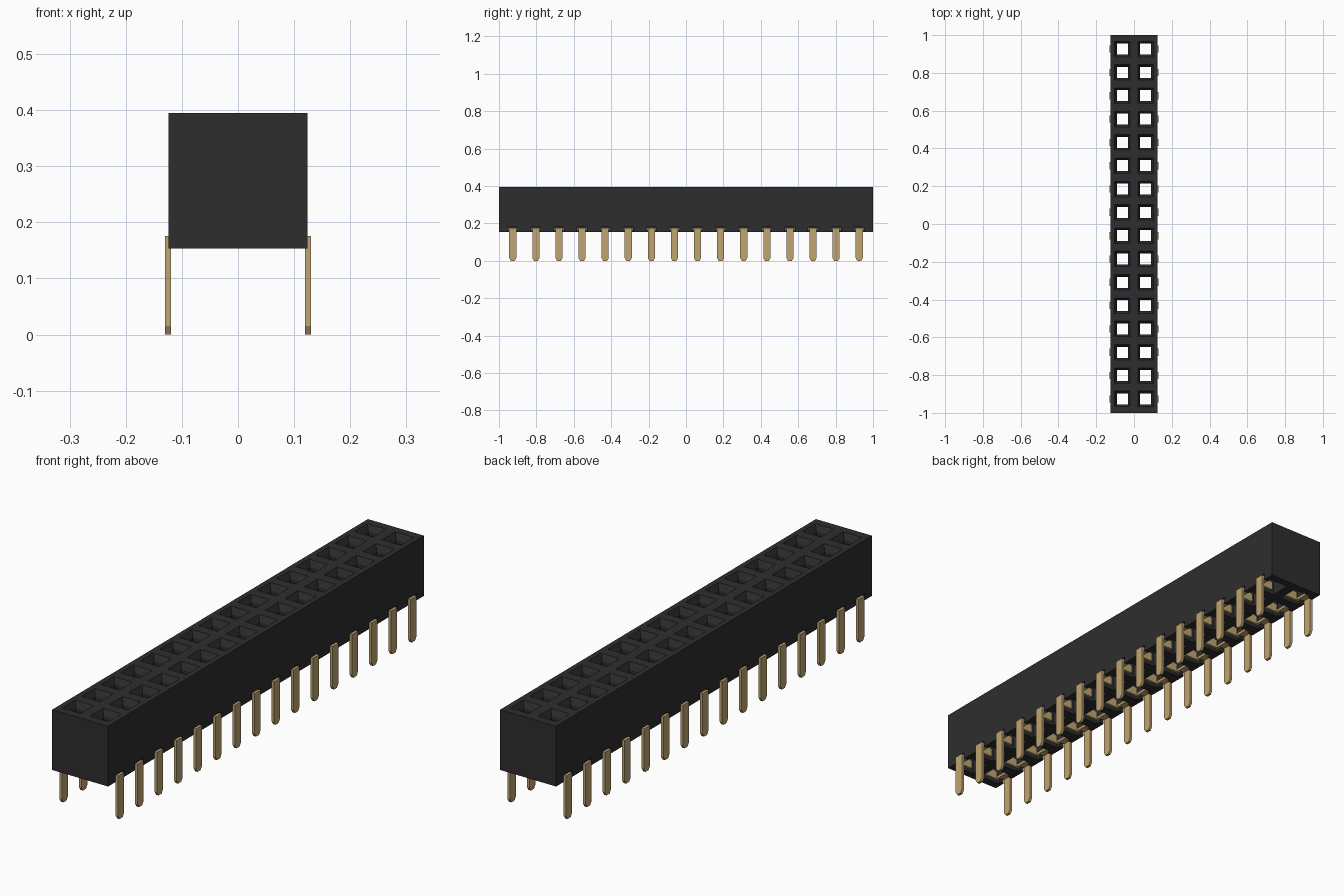
import bpy, bmesh

cube = bpy.data.objects.get("Cube")
if cube:
    bpy.data.objects.remove(cube, do_unlink=True)

COUNT, PITCH, HOLE_X = 16, 0.1235, 0.0617
ROWS = [(i - (COUNT - 1) / 2) * PITCH for i in range(COUNT)]
BOTTOM, TOP, BASE = 0.153, 0.395, 0.176


def material(name, color):
    m = bpy.data.materials.new(name)
    m.use_nodes = True
    m.diffuse_color = color
    m.node_tree.nodes["Principled BSDF"].inputs["Base Color"].default_value = color
    return m


black = material("black plastic", (0.027, 0.027, 0.027, 1))
gold = material("gold metal", (0.53, 0.38, 0.17, 1))


def loft(bm, rings):
    """Skin a closed solid through equal-length point rings."""
    vs = [[bm.verts.new(p) for p in ring] for ring in rings]
    n = len(vs[0])
    for a, b in zip(vs, vs[1:]):
        for i in range(n):
            j = (i + 1) % n
            bm.faces.new((a[i], a[j], b[j], b[i]))
    bm.faces.new(vs[0][::-1])
    bm.faces.new(vs[-1])


def rect(x0, x1, y0, y1, z):
    return [(x0, y0, z), (x1, y0, z), (x1, y1, z), (x0, y1, z)]


def box(bm, x, y, z):
    loft(bm, [rect(*x, *y, z[0]), rect(*x, *y, z[1])])


def make(name, bm, mat=None):
    bmesh.ops.recalc_face_normals(bm, faces=bm.faces[:])
    me = bpy.data.meshes.new(name)
    bm.to_mesh(me)
    bm.free()
    if mat:
        me.materials.append(mat)
    ob = bpy.data.objects.new(name, me)
    bpy.context.collection.objects.link(ob)
    return ob


def side_x(side, a, b):
    return tuple(sorted((side * a, side * b)))


# Housing block
bm = bmesh.new()
box(bm, (-0.124, 0.124), (-1, 1), (BOTTOM, TOP))
housing = make("housing", bm, black)

# Socket cutter: funnel mouth, narrow throat, wider contact chamber
sockets = bmesh.new()
SECTIONS = [(0.14, 0.042), (0.355, 0.042), (0.356, 0.029), (0.37, 0.029),
            (TOP, 0.041), (0.41, 0.041)]
# Notch cutter: opens each chamber to the outer wall for the bent leg
notches = bmesh.new()
for y in ROWS:
    for s in (-1, 1):
        cx = s * HOLE_X
        loft(sockets, [rect(cx - h, cx + h, y - h, y + h, z) for z, h in SECTIONS])
        box(notches, side_x(s, 0.09, 0.14), (y - 0.026, y + 0.026), (0.13, 0.18))

cutters = [make("socket_cutter", sockets), make("notch_cutter", notches)]
for c in cutters:
    c.hide_render = True
    mod = housing.modifiers.new(c.name, 'BOOLEAN')
    mod.operation = 'DIFFERENCE'
    mod.solver = 'EXACT'
    mod.object = c

# Bake the cuts and drop the cutters
bpy.context.view_layer.update()
deps = bpy.context.evaluated_depsgraph_get()
cut_mesh = bpy.data.meshes.new_from_object(housing.evaluated_get(deps))
housing.modifiers.clear()
housing.data = cut_mesh
cut_mesh.name = "housing"
for c in cutters:
    bpy.data.objects.remove(c, do_unlink=True)

# Contacts: pointed leg, bent foot, open frame and two spring tines
W = 0.019
LEG = [(-0.010, 0), (0.010, 0), (W, 0.015), (W, BASE), (-W, BASE), (-W, 0.015)]
for s, label in ((1, "left"), (-1, "right")):
    bm = bmesh.new()
    for y in ROWS:
        loft(bm, [[(s * x, y + dy, z) for dy, z in LEG] for x in (0.119, 0.130)])
        box(bm, side_x(s, 0.103, 0.119), (y - W, y + W), (0.165, BASE))
        box(bm, side_x(s, 0.092, 0.103), (y - 0.040, y + 0.040), (0.165, BASE))
        for t in (-1, 1):
            ys = tuple(sorted((y + t * 0.030, y + t * 0.040)))
            box(bm, side_x(s, 0.036, 0.092), ys, (0.165, 0.20))
            box(bm, side_x(s, 0.045, 0.079), ys, (0.20, 0.34))
    make(label + "_contacts", bm, gold)
